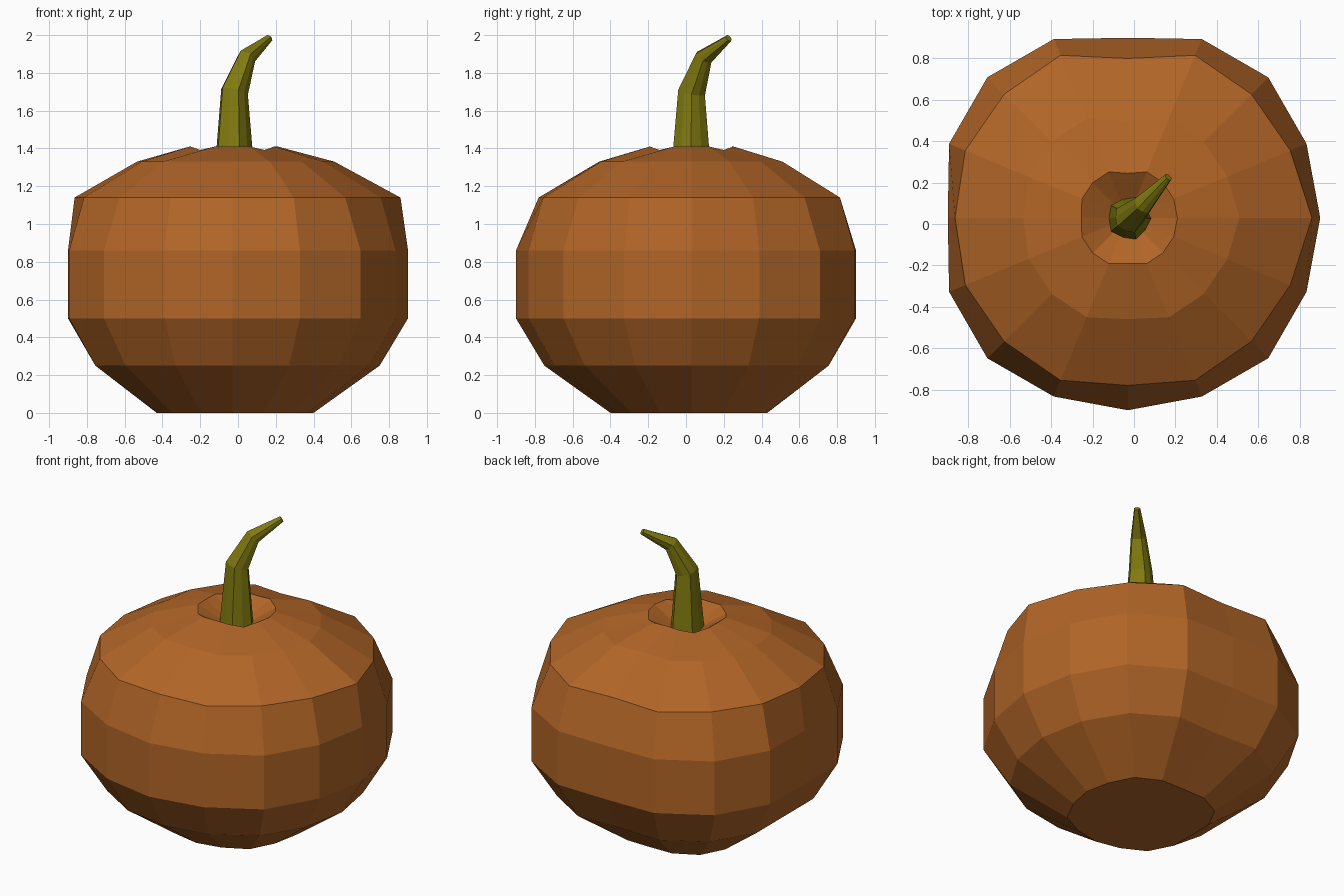
import bpy, bmesh, math
from mathutils import Vector

if "Cube" in bpy.data.objects:
    bpy.data.objects.remove(bpy.data.objects["Cube"])


def material(name, rgb):
    m = bpy.data.materials.new(name)
    m.diffuse_color = (*rgb, 1)
    m.use_nodes = True
    m.node_tree.nodes["Principled BSDF"].inputs["Base Color"].default_value = m.diffuse_color
    return m


def loft(name, rings, mat):
    """Skin a list of equal-length point rings and cap both ends, flat shaded."""
    bm = bmesh.new()
    vs = [[bm.verts.new(p) for p in ring] for ring in rings]
    n = len(vs[0])
    for a, b in zip(vs, vs[1:]):
        for i in range(n):
            j = (i + 1) % n
            bm.faces.new((a[i], a[j], b[j], b[i]))
    bm.faces.new(vs[0][::-1])
    bm.faces.new(vs[-1])
    bmesh.ops.recalc_face_normals(bm, faces=bm.faces[:])
    me = bpy.data.meshes.new(name)
    bm.to_mesh(me)
    bm.free()
    me.materials.append(mat)
    ob = bpy.data.objects.new(name, me)
    bpy.context.collection.objects.link(ob)
    return ob


orange = material("pumpkin orange", (0.44, 0.13, 0.02))
green = material("stem olive", (0.22, 0.195, 0.005))

# Pumpkin body: height, radii at +x +y -x -y, radius between, radius on diagonals, diagonal drop
CX, CY = -0.03, 0.03
profile = [
    (0.00, 0.43, 0.40, 0.40, 0.43, 0.43, 0.45, 0),
    (0.25, 0.78, 0.715, 0.725, 0.78, 0.785, 0.80, 0),
    (0.50, 0.93, 0.87, 0.87, 0.93, 0.935, 0.96, 0),
    (0.86, 0.93, 0.87, 0.87, 0.93, 0.935, 0.96, 0),
    (1.14, 0.89, 0.77, 0.835, 0.81, 0.85, 0.845, 0),
    (1.33, 0.54, 0.466, 0.505, 0.49, 0.52, 0.52, 0),
    (1.41, 0.24, 0.215, 0.225, 0.22, 0.24, 0.24, 0.018),
    (1.32, 0.09, 0.09, 0.09, 0.09, 0.09, 0.09, 0),
]
rings = []
for z, px, py, nx, ny, mid, diag, drop in profile:
    ring = []
    for i in range(16):
        r = (px, py, nx, ny)[i // 4] if i % 4 == 0 else diag if i % 4 == 2 else mid
        a = i * math.tau / 16
        ring.append((CX + r * math.cos(a), CY + r * math.sin(a),
                     z - (drop if i % 4 == 2 else 0)))
    rings.append(ring)
loft("pumpkin_body", rings, orange)

# Bent ribbed stem: centre, axis direction, radius
path = [
    ((-0.024, 0.027, 1.31), (0, 0, 1), 0.108),
    ((-0.022, 0.03, 1.70), (0.22, 0.22, 1), 0.076),
    ((0.047, 0.095, 1.885), (0.65, 0.65, 1), 0.05),
    ((0.166, 0.226, 1.984), (0.8, 0.8, 0.75), 0.02),
]
rings = []
for centre, axis, r in path:
    q = Vector((0, 0, 1)).rotation_difference(Vector(axis).normalized())
    rings.append([Vector(centre) + q @ Vector((math.cos(a), math.sin(a), 0)) * r * (0.9 if i % 2 else 1)
                  for i, a in enumerate(k * math.tau / 10 for k in range(10))])
loft("stem", rings, green)
